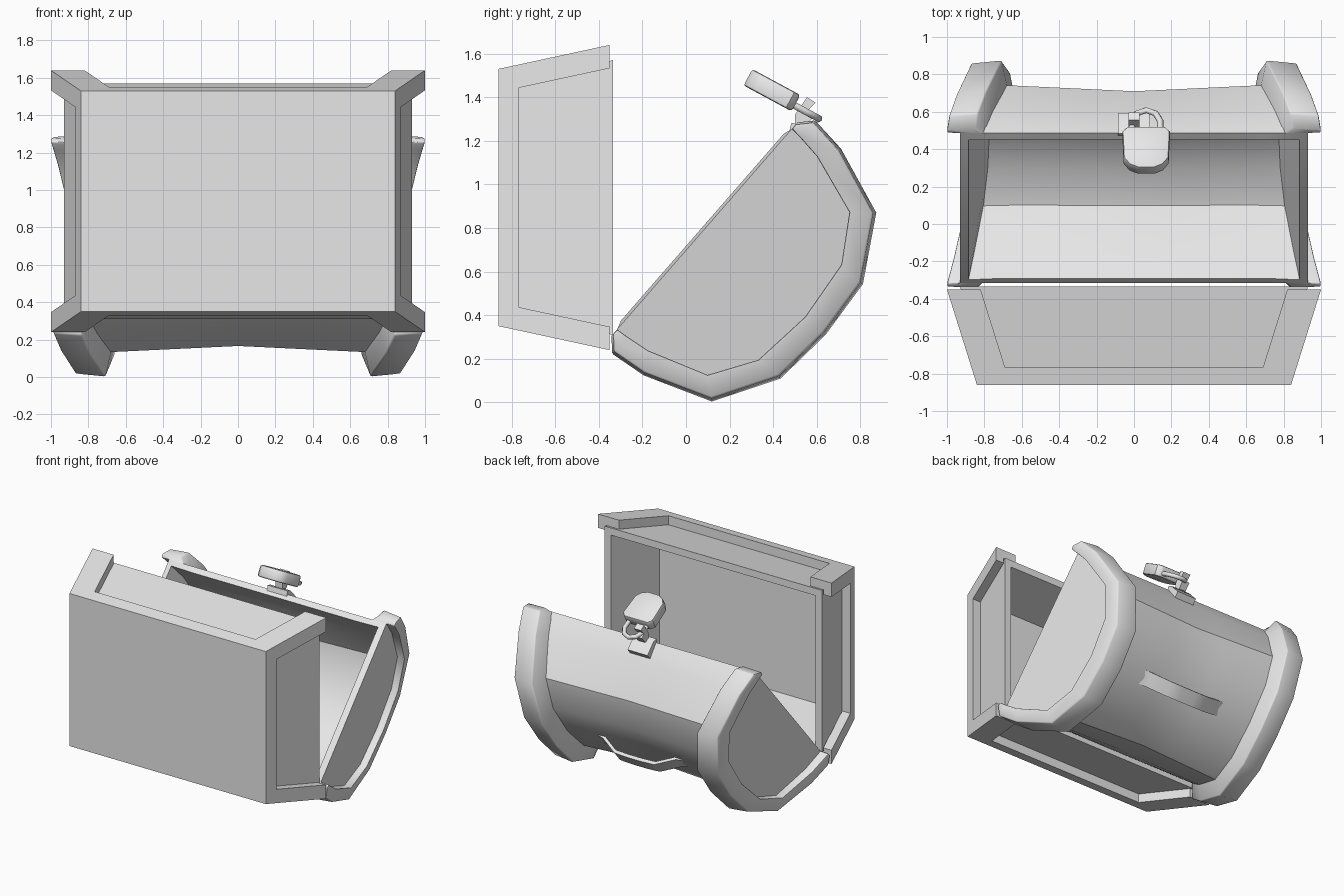
import bpy, bmesh
from mathutils import Vector

cube = bpy.data.objects.get("Cube")
if cube:
    bpy.data.objects.remove(cube)

grey = bpy.data.materials.new("light_grey")
grey.use_nodes = True
grey.diffuse_color = (0.8, 0.8, 0.8, 1)
grey.node_tree.nodes["Principled BSDF"].inputs["Base Color"].default_value = (0.8, 0.8, 0.8, 1)


def finish(name, bm, bevel=0.0, solid=0.0, angle=0.6):
    bmesh.ops.remove_doubles(bm, verts=bm.verts, dist=0.0005)
    bmesh.ops.recalc_face_normals(bm, faces=bm.faces)
    mesh = bpy.data.meshes.new(name)
    bm.to_mesh(mesh)
    bm.free()
    obj = bpy.data.objects.new(name, mesh)
    bpy.context.collection.objects.link(obj)
    mesh.materials.append(grey)
    bpy.ops.object.select_all(action="DESELECT")
    obj.select_set(True)
    bpy.context.view_layer.objects.active = obj
    if solid:
        mod = obj.modifiers.new("wall", "SOLIDIFY")
        mod.thickness, mod.offset, mod.use_even_offset = solid, -1, True
        bpy.ops.object.modifier_apply(modifier="wall")
    if bevel:
        mod = obj.modifiers.new("soft_edges", "BEVEL")
        mod.width, mod.segments, mod.angle_limit = bevel, 2, 0.8
        bpy.ops.object.modifier_apply(modifier="soft_edges")
    bpy.ops.object.shade_smooth_by_angle(angle=angle)


def add_face(bm, points):
    bm.faces.new([bm.verts.new(p) for p in points])


def prism(name, outline, place, low, high, bevel=0.0):
    """Extrude a 2D outline between two offsets; place maps (a, b, offset) to world."""
    bm = bmesh.new()
    rings = [[bm.verts.new(place(a, b, h)) for a, b in outline] for h in (low, high)]
    for ring in rings:
        bm.faces.new(ring)
    for i in range(len(outline)):
        j = (i + 1) % len(outline)
        bm.faces.new((rings[0][i], rings[0][j], rings[1][j], rings[1][i]))
    finish(name, bm, bevel)


# Chest box, lying on its side with the opening to the back
BOX_Z, RECESS, WALL = 0.94, 0.07, 0.055


def half_x(t):
    return 0.84 + 0.16 * t


def half_z(t):
    return 0.59 + 0.11 * t


def box_y(t):
    return -0.86 + 0.51 * t


def rect(t, inset, y):
    x, z = half_x(t) - inset, half_z(t) - inset
    return [(sx * x, y, BOX_Z + sz * z) for sx, sz in ((-1, -1), (1, -1), (1, 1), (-1, 1))]


bm = bmesh.new()
loops = [rect(0, RECESS, -0.85), rect(1, RECESS, -0.335),
         rect(1, RECESS + WALL, -0.335), rect(0.2, RECESS + WALL, -0.74)]
for a, b in zip(loops, loops[1:]):
    for i in range(4):
        j = (i + 1) % 4
        add_face(bm, (a[i], a[j], b[j], b[i]))
add_face(bm, loops[0])
add_face(bm, loops[-1])
finish("box_shell", bm)

# Raised frame around the recessed box panels
bm = bmesh.new()
add_face(bm, rect(0, 0, box_y(0)))
caps = {}
for along_x in (True, False):
    lat, out = (half_x, half_z) if along_x else (half_z, half_x)
    edge = 0.18 if along_x else 0.107
    for side in (-1, 1):
        def point(t, s, inset, depth):
            l, o = s * (lat(t) - inset), side * (out(t) - depth)
            x, z = (l, o) if along_x else (o, l)
            return (x, box_y(t), BOX_Z + z)
        A, B = [[point(t, s, 0, 0) for s in (-1, 1)] for t in (0, 1)]
        a, b = [[point(t, s, edge, 0) for s in (-1, 1)] for t in (0.18, 1)]
        c, d = [[point(t, s, edge, RECESS) for s in (-1, 1)] for t in (0.18, 1)]
        add_face(bm, (A[0], A[1], a[1], a[0]))
        add_face(bm, (a[0], a[1], c[1], c[0]))
        for k, s in enumerate((-1, 1)):
            add_face(bm, (A[k], a[k], b[k], B[k]))
            add_face(bm, (a[k], c[k], d[k], b[k]))
            corner = (s, side) if along_x else (side, s)
            caps.setdefault(corner, []).append((B[k], b[k], d[k]))
for (sx, sz), (first, second) in caps.items():
    inner = (sx * (half_x(1) - RECESS), box_y(1), BOX_Z + sz * (half_z(1) - RECESS))
    add_face(bm, (*first, inner, second[2], second[1]))
finish("box_frame", bm)

# Lid: local u runs along the opening, v points out of the crown
U, V = Vector((0, 0.657, 0.754)), Vector((0, 0.754, -0.657))
LID = Vector((0, 0.085, 0.795))


def lid(x, u, v):
    return LID + Vector((x, 0, 0)) + U * u + V * v


def arch(half):
    return half + [(-u, v) for u, v in reversed(half[:-1])]


outer = arch([(0.65, 0), (0.71, 0.055), (0.69, 0.23), (0.575, 0.545), (0.288, 0.714), (0, 0.738)])
inner = arch([(0.61, 0), (0.605, 0.055), (0.59, 0.17), (0.495, 0.45), (0.29, 0.58), (0, 0.612)])


def barrel_point(s, u, v):
    sag = 1 - 0.06 * (1 - abs(s)) * min(1, v / 0.4)
    return lid(s * (0.93 - 0.2 * v), u * sag, v * sag)


bm = bmesh.new()
rows = [[barrel_point(s / 4, u, v) for u, v in inner] for s in range(-4, 5)]
for a, b in zip(rows, rows[1:]):
    for i in range(len(inner) - 1):
        add_face(bm, (a[i], a[i + 1], b[i + 1], b[i]))
add_face(bm, rows[0])
add_face(bm, rows[-1])
finish("lid_barrel", bm, solid=0.045)

# Flared bands around both lid ends
for side, label in ((1, "left"), (-1, "right")):
    bm = bmesh.new()
    sections = []
    for (ou, ov), (iu, iv) in zip(outer, inner):
        sections.append([
            lid(side * (0.93 - 0.2 * iv), iu, iv),
            lid(side * (1.0 - 0.22 * iv), iu, iv),
            lid(side * (1.0 - 0.24 * ov), ou * 0.98, ov * 0.98),
            lid(side * (0.85 - 0.26 * ov), ou, ov),
            lid(side * (0.80 - 0.27 * iv), iu * 0.985, iv * 0.985)])
    for a, b in zip(sections, sections[1:]):
        for i in range(4):
            add_face(bm, (a[i], a[i + 1], b[i + 1], b[i]))
    add_face(bm, sections[0])
    add_face(bm, sections[-1])
    finish("lid_band_" + label, bm, bevel=0.01, angle=0.75)

# Strap handle on the crown
half = [(0.37, 0.585), (0.31, 0.6), (0.17, 0.68), (0.06, 0.685)]
top = half + [(-x, v) for x, v in reversed(half)]
strap = top + [(x, v - 0.025) for x, v in reversed(top)]
prism("handle", strap, lambda x, v, u: lid(x, u, v), -0.055, 0.055)

# Hasp on the lid front: plate and staple
prism("hasp_plate", [(0.59, 0.0), (0.63, -0.02), (0.645, 0.01), (0.635, 0.12), (0.58, 0.12)],
      lambda u, v, x: lid(x, u, v), -0.085, 0.085)
prism("hasp_staple", [(0.50, 1.27), (0.54, 1.26), (0.585, 1.31), (0.55, 1.33), (0.595, 1.375),
                      (0.555, 1.40), (0.50, 1.32)],
      lambda y, z, x: Vector((x, y, z)), -0.03, 0.03)

# Hanging padlock: shield body and bent shackle
D, N = Vector((0, 0.88, -0.475)), Vector((0, 0.475, 0.88))
LOCK = Vector((0.065, 0.4, 1.432))


def lock(x, d, n):
    return LOCK + Vector((x, 0, 0)) + D * d + N * n


side = [(0.1, 0.12), (0.127, 0.09), (0.12, -0.07), (0.09, -0.11), (0.045, -0.13)]
prism("padlock_body", side + [(-x, d) for x, d in reversed(side)], lock, -0.045, 0.04, bevel=0.012)

curve = bpy.data.curves.new("padlock_shackle", "CURVE")
curve.dimensions, curve.bevel_depth, curve.bevel_resolution = "3D", 0.018, 1
curve.use_fill_caps = True
path = [(0.075, 0.1), (0.075, 0.18), (0.05, 0.225), (0, 0.245)]
path += [(-x, d) for x, d in reversed(path[:-1])]
line = curve.splines.new("POLY")
line.points.add(len(path) - 1)
for p, (x, d) in zip(line.points, path):
    p.co = (*lock(x, d, -0.015), 1)
curve.materials.append(grey)
bpy.context.collection.objects.link(bpy.data.objects.new("padlock_shackle", curve))
